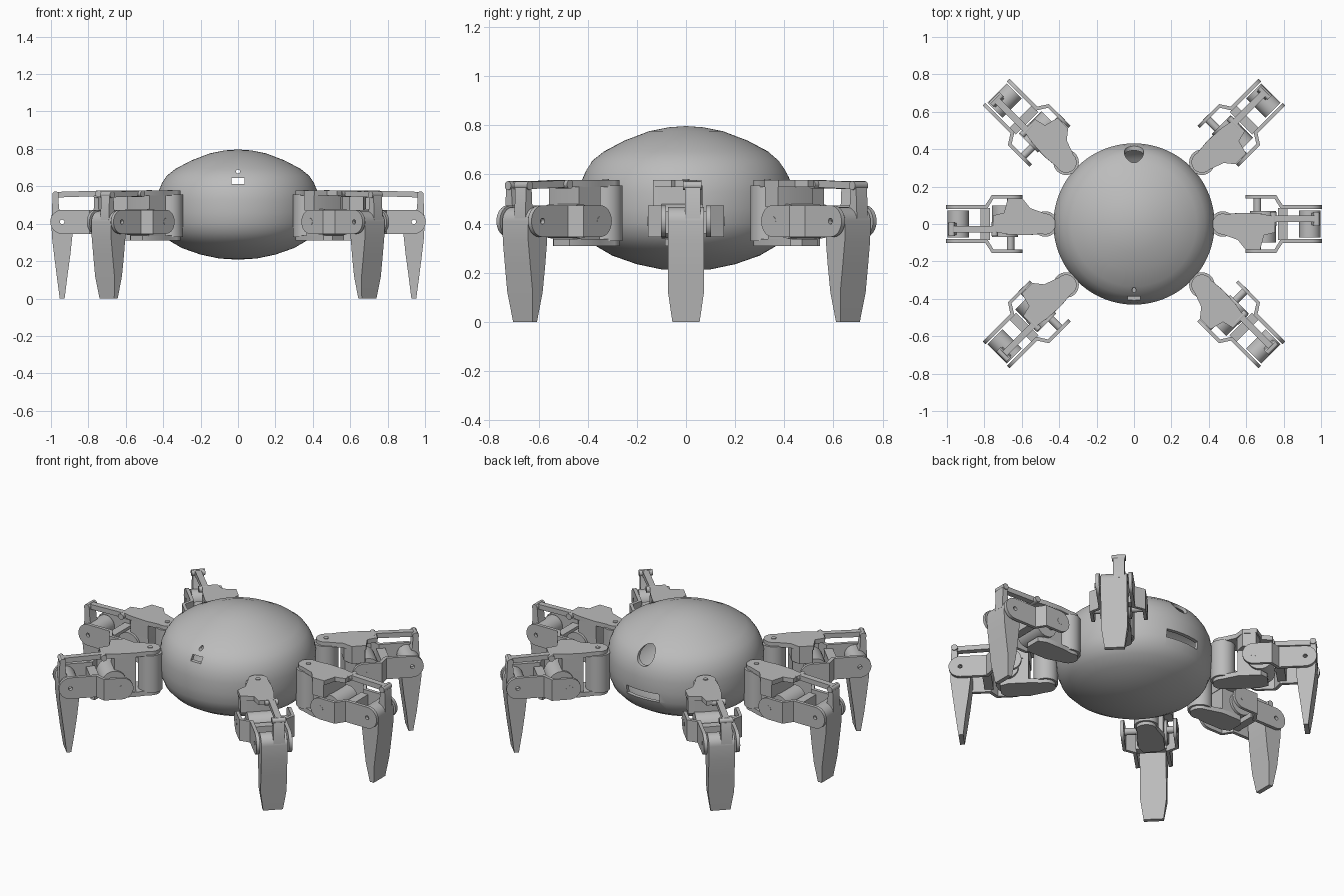
import bpy, bmesh, math
from mathutils import Matrix

if "Cube" in bpy.data.objects:
    bpy.data.objects.remove(bpy.data.objects["Cube"], do_unlink=True)

GREY = (0.5, 0.5, 0.5, 1)
mat = bpy.data.materials.new("grey plastic")
mat.use_nodes = True
mat.diffuse_color = GREY
mat.node_tree.nodes["Principled BSDF"].inputs["Base Color"].default_value = GREY


def circle(x, z, r, n=24, a0=0, a1=360):
    steps = n if a1 - a0 == 360 else n + 1
    return [(x + r * math.cos(math.radians(a0 + (a1 - a0) * i / n)),
             z + r * math.sin(math.radians(a0 + (a1 - a0) * i / n))) for i in range(steps)]


def prism(bm, pts, axis, lo, hi):
    """Extrude a 2D outline along z (outline in x, y) or y (outline in x, z)."""
    def place(p, h):
        return (p[0], p[1], h) if axis == "z" else (p[0], h, p[1])
    rings = [[bm.verts.new(place(p, h)) for p in pts] for h in (lo, hi)]
    faces = [bm.faces.new(ring) for ring in rings]
    for i in range(len(pts)):
        j = (i + 1) % len(pts)
        faces.append(bm.faces.new((rings[0][i], rings[0][j], rings[1][j], rings[1][i])))
    bmesh.ops.recalc_face_normals(bm, faces=faces)


def box(bm, x0, x1, y0, y1, z0, z1):
    prism(bm, [(x0, y0), (x1, y0), (x1, y1), (x0, y1)], "z", z0, z1)


def finish(name, bm, angle=35):
    me = bpy.data.meshes.new(name)
    bm.to_mesh(me)
    bm.free()
    me.materials.append(mat)
    ob = bpy.data.objects.new(name, me)
    bpy.context.collection.objects.link(ob)
    smooth(ob, angle)
    return ob


def smooth(ob, angle=35):
    bpy.ops.object.select_all(action="DESELECT")
    ob.select_set(True)
    bpy.context.view_layer.objects.active = ob
    bpy.ops.object.shade_smooth_by_angle(angle=math.radians(angle))


def cut(ob, bm):
    """Subtract the solids in bm and keep the result as plain mesh."""
    cutter = finish("cutter", bm)
    cutter.hide_render = True
    mod = ob.modifiers.new("cut", "BOOLEAN")
    mod.operation, mod.solver, mod.object = "DIFFERENCE", "EXACT", cutter
    mod.use_self = True
    graph = bpy.context.evaluated_depsgraph_get()
    me = bpy.data.meshes.new_from_object(ob.evaluated_get(graph))
    ob.modifiers.clear()
    ob.data = me
    bpy.data.objects.remove(cutter, do_unlink=True)
    smooth(ob)


# Body: hollow lathed shell
outer = [(0, .208), (.1, .214), (.2, .235), (.3, .27), (.365, .308), (.405, .35), (.425, .4),
         (.431, .46), (.431, .53), (.422, .58), (.405, .62), (.38, .657), (.335, .693),
         (.25, .738), (.15, .776), (.07, .792), (0, .797)]
bm = bmesh.new()
for scale in (1, .95):
    verts = [bm.verts.new((r * scale, 0, .5 + (z - .5) * scale)) for r, z in outer]
    edges = [bm.edges.new(pair) for pair in zip(verts, verts[1:])]
    bmesh.ops.spin(bm, geom=verts + edges, axis=(0, 0, 1), cent=(0, 0, 0),
                   angle=math.tau, steps=72, use_merge=True)
bmesh.ops.remove_doubles(bm, verts=bm.verts, dist=.0001)
bmesh.ops.recalc_face_normals(bm, faces=bm.faces)
inner = [f for f in bm.faces
         if all((v.co.xy.length / .4315) ** 2 + ((v.co.z - .5) / .3) ** 2 < 0 for v in f.verts)]
body = finish("body_shell", bm)
# Make the inner skin face inward
bm = bmesh.new()
bm.from_mesh(body.data)
top = max(bm.verts, key=lambda v: v.co.z)
skin, todo = {top}, [top]
while todo:
    for e in todo.pop().link_edges:
        for v in e.verts:
            if v not in skin:
                skin.add(v)
                todo.append(v)
bmesh.ops.reverse_faces(bm, faces=[f for f in bm.faces if f.verts[0] not in skin])
bm.to_mesh(body.data)
bm.free()

# Front sensor slot and pinhole, rear round port and slot
bm = bmesh.new()
box(bm, -.034, .034, -.5, -.3, .613, .645)
prism(bm, circle(0, .678, .011, 16), "y", -.5, -.25)
prism(bm, circle(0, .645, .052, 32), "y", .25, .5)
box(bm, -.11, .11, .3, .5, .4, .45)
cut(body, bm)

# One leg in its own frame: hip axis at the origin, reaching along +x
PIVOT, KNEE, ZP, RP = .185, .465, .41, .064

# Hip: barrel between the top and bottom plates, with pivot screws
bm = bmesh.new()
prism(bm, circle(0, 0, .068, 32), "z", .33, .555)
hip_barrel = finish("hip_barrel", bm)

bm = bmesh.new()
tip = circle(0, 0, .056, 14, 70, 270)
arm = tip + [(.08, -.085), (.12, -.135), (.2, -.135), (.22, -.06), (.28, -.045),
             (.28, .04), (.2, .055), (.1, .06)]
prism(bm, arm, "z", .55, .577)
prism(bm, circle(0, 0, .014, 12), "z", .577, .581)
base = tip + [(.09, -.085), (.22, -.085), (.25, -.05), (.25, .04), (.2, .06), (.09, .06)]
prism(bm, base, "z", .31, .338)
hip_plates = finish("hip_plates", bm)

bm = bmesh.new()
prism(bm, [(.085, -.08), (.12, -.132), (.195, -.132), (.21, -.06), (.21, .055), (.09, .058)],
      "z", .47, .552)
box(bm, .09, .22, -.085, .055, .335, .472)
hip_block = finish("hip_block", bm)

# Thigh servo drum lying across the leg
bm = bmesh.new()
prism(bm, circle(PIVOT + .03, ZP, .07, 28), "y", -.1, .07)
prism(bm, circle(PIVOT, ZP, .02, 16), "y", -.156, .156)
servo_drum = finish("servo_drum", bm)

# Thigh fork: two cranked cheeks with rounded ends and a cross bar
bm = bmesh.new()
for s in (1, -1):
    crank = [(PIVOT, .155), (.285, .155), (.32, .101), (KNEE, .101),
             (KNEE, .081), (.31, .081), (.275, .137), (PIVOT, .137)]
    prism(bm, [(x, y * s) for x, y in crank], "z", ZP - RP, ZP + RP)
    prism(bm, circle(PIVOT, ZP, RP, 16, 90, 270), "y", *sorted((s * .137, s * .155)))
    prism(bm, circle(KNEE, ZP, RP, 16, -90, 90), "y", *sorted((s * .081, s * .101)))
box(bm, .295, .345, -.085, .085, ZP - .05, ZP + .04)
thigh_fork = finish("thigh_fork", bm)

# Shin: tapered blade with a round knee
bm = bmesh.new()
blade = circle(KNEE, ZP, .057, 16, 0, 180) + [
    (.411, .33), (.422, .23), (.437, .12), (.452, 0), (.478, 0),
    (.494, .12), (.508, .23), (.52, .33)]
prism(bm, blade, "y", -.073, .073)
for v in bm.verts:
    v.co.y *= min(1, .76 + 2 * v.co.z)
shin = finish("shin", bm)

# Pin hole through fork and shin
for part in (thigh_fork, shin):
    bm = bmesh.new()
    prism(bm, circle(KNEE, ZP, .012, 12), "y", -.2, .2)
    cut(part, bm)

# Shin lever rising above the knee
bm = bmesh.new()
prism(bm, [(.46, .44), (.522, .42), (.516, .557), (.508, .572), (.492, .572), (.486, .557),
           (.482, .48)], "y", -.005, .058)
shin_lever = finish("shin_lever", bm)

# Push rod from the hip block to the lever, with pins at both ends
bm = bmesh.new()
prism(bm, [(.26, .548), (.5, .54), (.516, .555), (.5, .57), (.26, .577), (.245, .563)],
      "y", .01, .045)
for x, z in ((.27, .56), (.5, .555)):
    prism(bm, circle(x, z, .018, 16), "y", -.012, .064)
push_rod = finish("push_rod", bm)

# Place six copies of the leg around the body
parts = [hip_barrel, hip_plates, hip_block, servo_drum, thigh_fork, shin, shin_lever, push_rod]
legs = {"left_middle": (.475, 0, 0), "right_middle": (-.475, 0, 180),
        "left_rear": (.363, .33, 45), "right_rear": (-.363, .33, 135),
        "left_front": (.363, -.326, -45), "right_front": (-.363, -.326, 225)}
for leg, (x, y, turn) in legs.items():
    place = Matrix.Translation((x, y, 0)) @ Matrix.Rotation(math.radians(turn), 4, "Z")
    for part in parts:
        ob = bpy.data.objects.new(leg + "_" + part.name, part.data)
        ob.matrix_world = place
        bpy.context.collection.objects.link(ob)
for part in parts:
    bpy.data.objects.remove(part, do_unlink=True)
